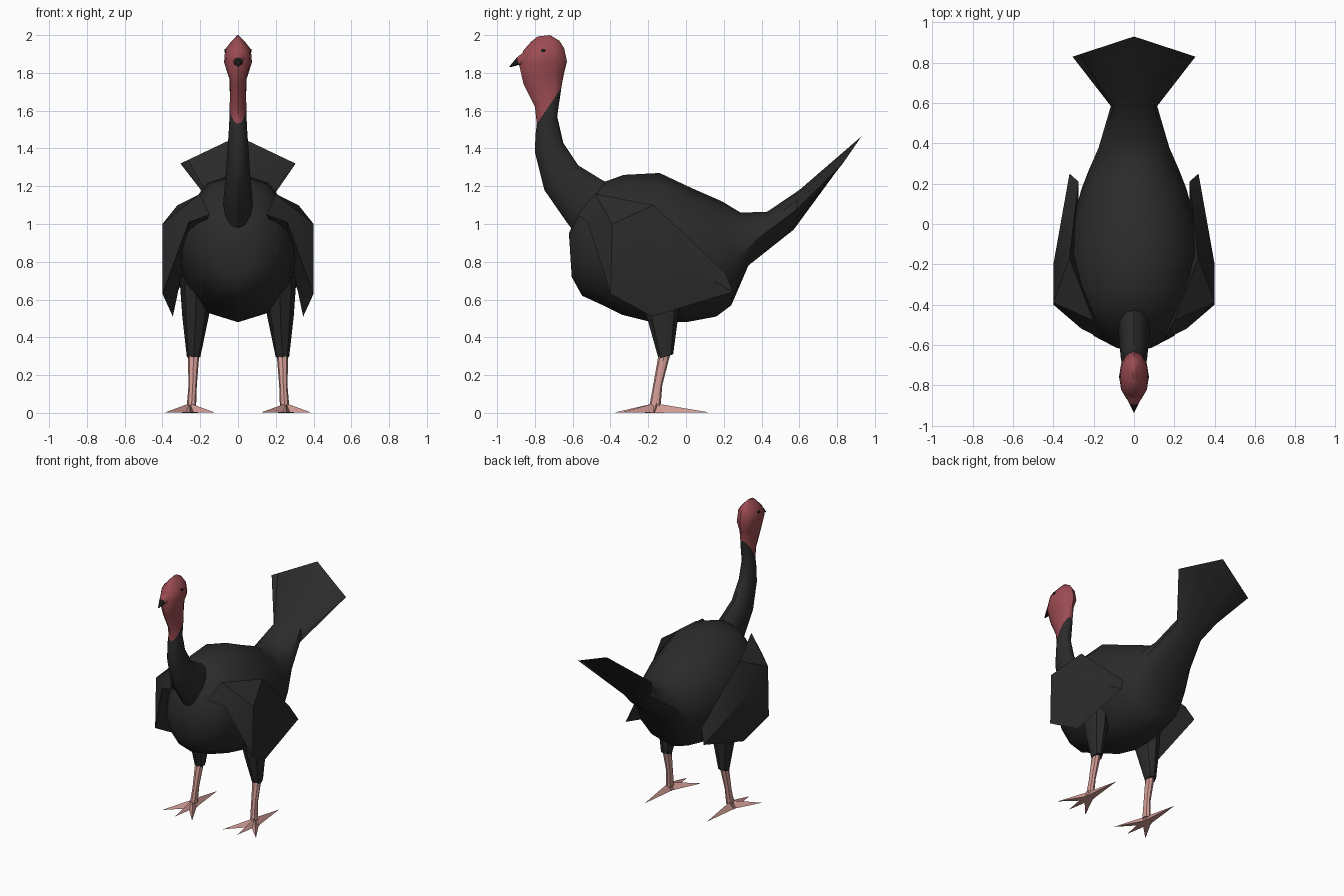
import bpy, bmesh, math
from mathutils import Vector

if "Cube" in bpy.data.objects:
    bpy.data.objects.remove(bpy.data.objects["Cube"])


def material(name, rgb):
    m = bpy.data.materials.new(name)
    m.diffuse_color = (*rgb, 1)
    m.use_nodes = True
    m.node_tree.nodes["Principled BSDF"].inputs["Base Color"].default_value = m.diffuse_color
    return m


FEATHER = material("dark_feather", (0.024, 0.024, 0.024))
RED = material("red_skin", (0.33, 0.072, 0.085))
PINK = material("pink_leg", (0.66, 0.34, 0.31))
BLACK = material("black_horn", (0.010, 0.010, 0.010))


def finish(name, bm, mats, angle=42):
    bmesh.ops.remove_doubles(bm, verts=bm.verts, dist=0.0005)
    bmesh.ops.recalc_face_normals(bm, faces=bm.faces)
    mesh = bpy.data.meshes.new(name)
    bm.to_mesh(mesh)
    bm.free()
    ob = bpy.data.objects.new(name, mesh)
    bpy.context.collection.objects.link(ob)
    for m in mats:
        mesh.materials.append(m)
    bpy.ops.object.select_all(action='DESELECT')
    ob.select_set(True)
    bpy.context.view_layer.objects.active = ob
    bpy.ops.object.shade_smooth_by_angle(angle=math.radians(angle))
    return ob


def oval(top, bottom, w, xc=0, n=12):
    """Oval ring between two (y, z) points with half width w."""
    t, b = Vector(top), Vector(bottom)
    mid, half = (t + b) / 2, (t - b) / 2
    ring = []
    for i in range(n):
        a = 2 * math.pi * i / n
        p = mid + half * math.cos(a)
        ring.append((xc + w * math.sin(a), p.x, p.y))
    return ring


def loft(name, rings, mats, first_alt=None, cap_end=True):
    """Skin rings; bands from index first_alt on use the second material."""
    bm = bmesh.new()
    vs = [[bm.verts.new(p) for p in r] for r in rings]
    n = len(vs[0])
    for k in range(len(vs) - 1):
        for i in range(n):
            j = (i + 1) % n
            f = bm.faces.new((vs[k][i], vs[k][j], vs[k + 1][j], vs[k + 1][i]))
            f.material_index = int(first_alt is not None and k >= first_alt)
    bm.faces.new(vs[0])
    if cap_end:
        f = bm.faces.new(vs[-1])
        f.material_index = int(first_alt is not None)
    return finish(name, bm, mats)


# Body, drawn out into the tail fan with a flat pointed rim
body = [
    ((-0.62, 0.95), (-0.605, 0.72), 0.09),
    ((-0.56, 1.09), (-0.55, 0.62), 0.20),
    ((-0.44, 1.22), (-0.44, 0.57), 0.27),
    ((-0.33, 1.26), (-0.34, 0.52), 0.305),
    ((-0.14, 1.27), (-0.18, 0.48), 0.32),
    ((0.03, 1.19), (0.00, 0.48), 0.305),
    ((0.19, 1.12), (0.16, 0.51), 0.26),
    ((0.29, 1.06), (0.24, 0.57), 0.225),
    ((0.43, 1.065), (0.33, 0.78), 0.175),
    ((0.60, 1.18), (0.57, 0.97), 0.115),
]
rim = []
for i in range(12):
    s = math.sin(2 * math.pi * i / 12)
    rim.append((0.305 * s, 0.93 - 0.10 * abs(s), 1.465 - 0.145 * abs(s)))
loft("body_and_tail", [oval(*r) for r in body] + [rim], [FEATHER], cap_end=False)

# Neck and head, bare skin above the slanted feather line
neck = [
    ((-0.36, 1.20), (-0.50, 0.85), 0.08),
    ((-0.44, 1.23), (-0.625, 1.00), 0.078),
    ((-0.57, 1.31), (-0.75, 1.18), 0.066),
    ((-0.65, 1.43), (-0.80, 1.38), 0.055),
    ((-0.682, 1.57), (-0.797, 1.47), 0.047),
    ((-0.66, 1.72), (-0.79, 1.53), 0.044),
    ((-0.655, 1.75), (-0.80, 1.62), 0.043),
    ((-0.645, 1.80), (-0.86, 1.74), 0.046),
    ((-0.63, 1.86), (-0.885, 1.85), 0.074),
    ((-0.645, 1.93), (-0.86, 1.92), 0.068),
    ((-0.67, 1.97), (-0.82, 1.965), 0.035),
    ((-0.72, 2.00), (-0.785, 1.993), 0.006),
]
loft("neck_and_head", [oval(*r) for r in neck], [FEATHER, RED], first_alt=5)

# Beak with a dark tip
beak = [
    ((-0.84, 1.925), (-0.86, 1.83), 0.042),
    ((-0.895, 1.882), (-0.885, 1.842), 0.024),
    ((-0.935, 1.834), (-0.930, 1.830), 0.003),
]
loft("beak", [oval(*r, n=8) for r in beak], [RED, BLACK], first_alt=1)

# Wing outline, running from the shoulder forward, down and back
OUTLINE = [(0.20, -0.48, 1.16), (0.15, -0.575, 1.05), (0.26, -0.52, 1.01),
           (0.40, -0.40, 0.63), (0.345, -0.18, 0.51), (0.32, 0.25, 0.64),
           (0.275, 0.21, 0.74), (0.32, -0.17, 1.10)]
OUTER = [(0.40, -0.39, 1.00), (0.40, -0.20, 0.90)]
PANELS = [(0, 1, 2, 8), (2, 3, 8), (3, 9, 8), (3, 4, 9), (4, 5, 9),
          (5, 6, 9), (6, 7, 9), (7, 0, 8), (7, 8, 9)]
TOES = [(-0.13, -0.19), (0, -0.205), (0.13, -0.17), (0, 0.29)]

for side, s in (("left", -1), ("right", 1)):
    # Wing
    bm = bmesh.new()
    v = [bm.verts.new((s * x, y, z)) for x, y, z in OUTLINE + OUTER]
    for p in PANELS:
        bm.faces.new([v[i] for i in p])
    hub = bm.verts.new((s * 0.28, -0.12, 0.82))
    for i in range(8):
        bm.faces.new((v[i], v[(i + 1) % 8], hub))
    finish(side + "_wing", bm, [FEATHER], 30)

    # Feathered thigh and bare shin
    loft(side + "_thigh", [
        oval((-0.02, 0.72), (-0.26, 0.72), 0.09, s * 0.22, 8),
        oval((-0.04, 0.52), (-0.205, 0.50), 0.07, s * 0.225, 8),
        oval((-0.068, 0.31), (-0.145, 0.285), 0.036, s * 0.235, 8)], [FEATHER])
    loft(side + "_shin", [
        oval((-0.078, 0.33), (-0.145, 0.31), 0.031, s * 0.235, 8),
        oval((-0.125, 0.15), (-0.175, 0.14), 0.022, s * 0.24, 8),
        oval((-0.135, 0.03), (-0.195, 0.03), 0.025, s * 0.247, 8)], [PINK])

    # Foot: four tapering toes
    bm = bmesh.new()
    c = Vector((s * 0.255, -0.17, 0))
    for dx, dy in TOES:
        d = Vector((s * dx, dy, 0))
        side_dir = Vector((-d.y, d.x, 0)).normalized() * 0.032
        root = c - d.normalized() * 0.02
        a, b = bm.verts.new(root + side_dir), bm.verts.new(root - side_dir)
        t = bm.verts.new(root + Vector((0, 0, 0.055)))
        tip = bm.verts.new(c + d + Vector((0, 0, 0.003)))
        for f in ((a, b, t), (a, t, tip), (t, b, tip), (b, a, tip)):
            bm.faces.new(f)
    finish(side + "_foot", bm, [PINK])

    # Eye plate
    bm = bmesh.new()
    bmesh.ops.create_cone(bm, cap_ends=True, segments=8, radius1=0.013,
                          radius2=0.013, depth=0.009)
    for p in bm.verts:
        p.co = Vector((s * 0.068 + p.co.z, -0.755 + p.co.x, 1.918 + p.co.y * 0.7))
    finish(side + "_eye", bm, [BLACK])
